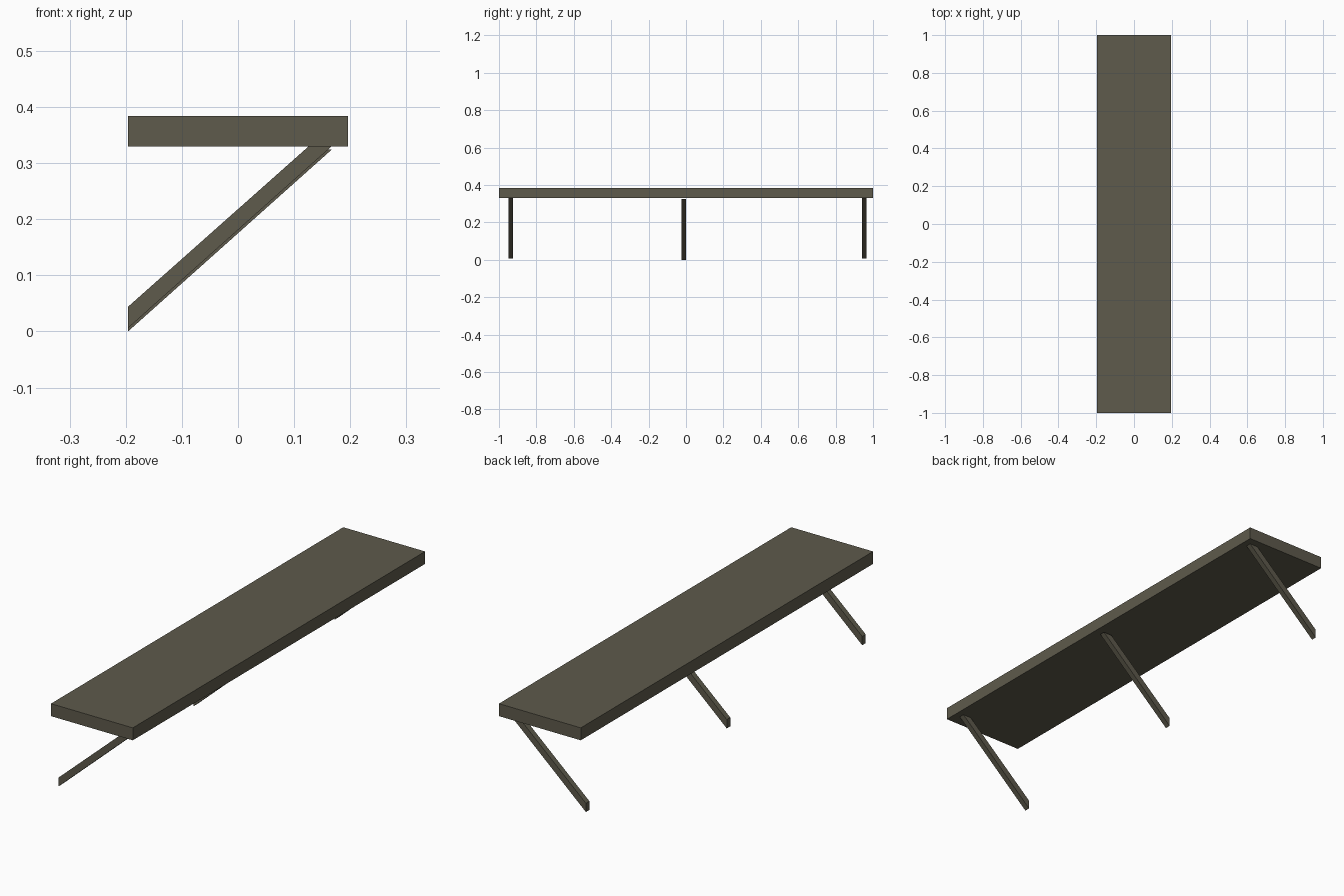
import bpy

if "Cube" in bpy.data.objects:
    bpy.data.objects.remove(bpy.data.objects["Cube"])

wood = bpy.data.materials.new("dark olive wood")
wood.diffuse_color = (0.112, 0.103, 0.072, 1)
wood.use_nodes = True
wood.node_tree.nodes["Principled BSDF"].inputs["Base Color"].default_value = wood.diffuse_color


def prism(name, profile, y0, y1):
    """Extrude an xz profile (counter-clockwise seen from the front) along y."""
    n = len(profile)
    verts = [(x, y, z) for y in (y0, y1) for x, z in profile]
    faces = [list(range(n)), list(range(2 * n - 1, n - 1, -1))]
    faces += [[(i + 1) % n, i, i + n, (i + 1) % n + n] for i in range(n)]
    mesh = bpy.data.meshes.new(name)
    mesh.from_pydata(verts, [], faces)
    mesh.materials.append(wood)
    obj = bpy.data.objects.new(name, mesh)
    bpy.context.collection.objects.link(obj)
    return obj


# Thick shelf board
prism("shelf_board", [(-0.196, 0.33), (0.196, 0.33), (0.196, 0.384), (-0.196, 0.384)], -1, 1)

# Diagonal braces, plumb cut at the foot and level cut under the board;
# the middle one hangs slightly lower
for name, y, drop in (("front_brace", -0.938, 0), ("middle_brace", -0.011, 0.006), ("back_brace", 0.953, 0)):
    profile = [(-0.196, 0.006), (0.167, 0.33), (0.126, 0.33), (-0.196, 0.044)]
    prism(name, [(x, z - drop) for x, z in profile], y - 0.012, y + 0.012)
